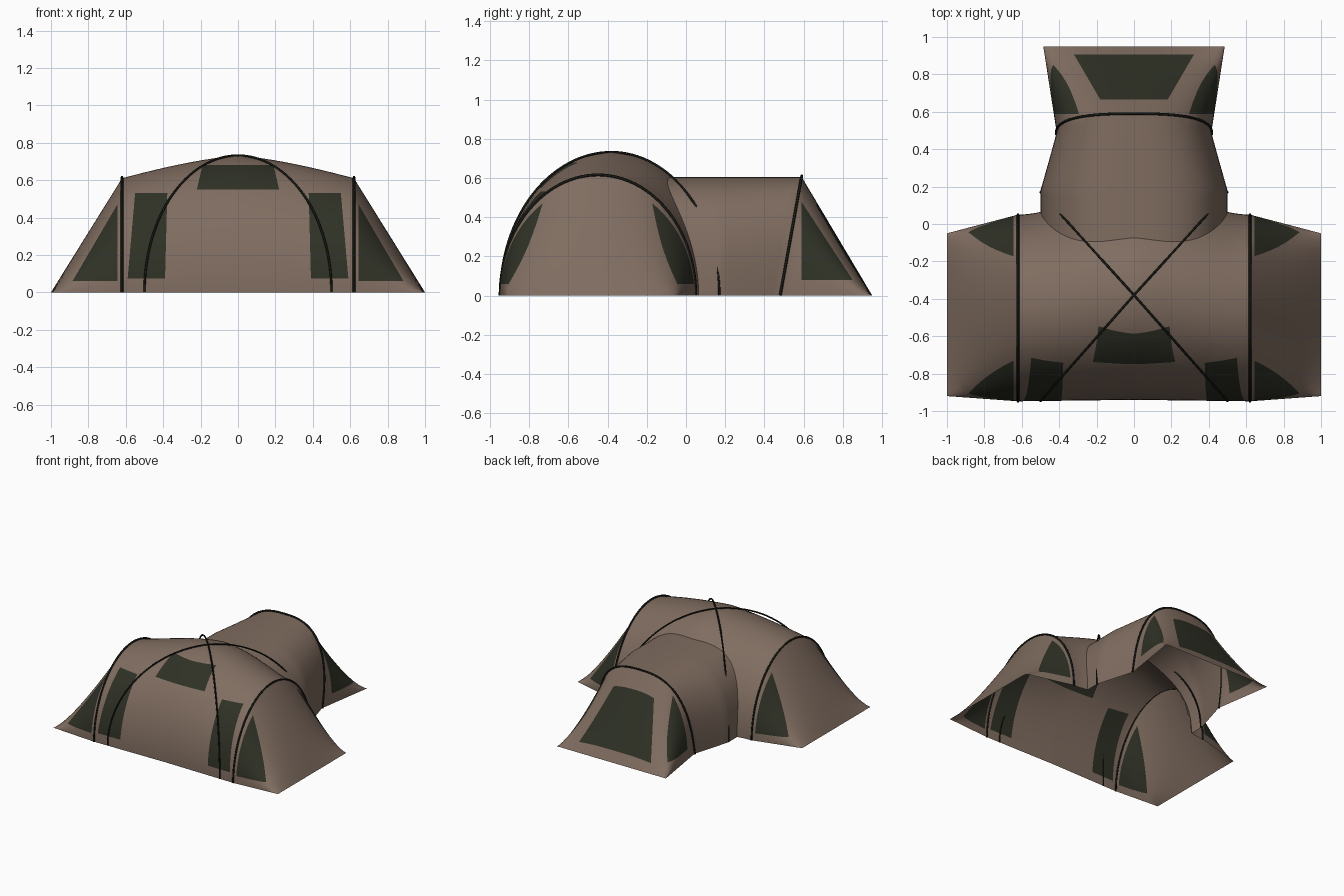
import bpy, bmesh, math
from mathutils import Vector

cube = bpy.data.objects.get("Cube")
if cube:
    bpy.data.objects.remove(cube, do_unlink=True)


def material(name, rgb):
    m = bpy.data.materials.new(name)
    m.use_nodes = True
    col = (*rgb, 1)
    m.diffuse_color = col
    bsdf = m.node_tree.nodes["Principled BSDF"]
    bsdf.inputs["Base Color"].default_value = col
    bsdf.inputs["Roughness"].default_value = 0.8
    return m


canvas = material("brown canvas", (0.215, 0.152, 0.117))
mesh_dark = material("dark green window", (0.028, 0.031, 0.019))
pole_black = material("black pole", (0.008, 0.009, 0.006))

SEG = 56            # steps around every arch
ARCH_X = 0.62       # side arch position
TUNNEL_W, TUNNEL_H, POWER = 0.5, 0.605, 2.7
RING_W, RING_Y, LEAN = 0.412, 0.48, 0.11


def lerp(a, b, t):
    return a + (b - a) * t


# Main body cross-section: height, centre and half depth at x
def section(x):
    r = min(abs(x) / ARCH_X, 1)
    h = 0.73 - 0.12 * r ** 1.4
    front = -0.94 - 0.008 * r
    back = 0.05 + 0.12 * (1 - r * r) ** 2
    return h, (front + back) / 2, (back - front) / 2


def body_arch(x):
    h, c, a = section(x)
    angles = [math.pi * i / SEG for i in range(SEG + 1)]
    return [Vector((x, c - a * math.cos(t), h * math.sin(t))) for t in angles]


def body_top(x, y):
    h, c, a = section(x)
    return h * math.sqrt(max(0, 1 - ((y - c) / a) ** 2))


# Squarish arch used by the rear tunnel
def tunnel_arch(w):
    pts = []
    for i in range(SEG + 1):
        t = math.pi * i / SEG
        c, s = math.cos(t), max(0, math.sin(t))
        x = math.copysign(abs(c) ** (2 / POWER), c) * w
        pts.append((x, TUNNEL_H * s ** (2 / POWER) if 0 < i < SEG else 0))
    return pts


def grid(rows):
    bm = bmesh.new()
    verts = [[bm.verts.new(p) for p in row] for row in rows]
    for r0, r1 in zip(verts, verts[1:]):
        for i in range(len(r0) - 1):
            bm.faces.new((r0[i], r0[i + 1], r1[i + 1], r1[i]))
    return bm


# Cut a convex outline through the shell along one axis and colour the inside
def cut_window(bm, outline, axes, keep=lambda p: True):
    u, v = axes
    pts = [Vector(p) for p in outline]
    mid = sum(pts, Vector((0, 0))) / len(pts)
    lo = [min(p[k] for p in pts) for k in (0, 1)]
    hi = [max(p[k] for p in pts) for k in (0, 1)]
    planes = []
    for p, q in zip(pts, pts[1:] + pts[:1]):
        n = Vector((q.y - p.y, p.x - q.x))
        if n.dot(mid - p) > 0:
            n = -n
        co, no = Vector((0, 0, 0)), Vector((0, 0, 0))
        co[u], co[v], no[u], no[v] = p.x, p.y, n.x, n.y
        planes.append((co, no.normalized()))

    def near(f):
        return keep(f.calc_center_median()) and all(
            max(w.co[ax] for w in f.verts) >= lo[k] - 0.001 and
            min(w.co[ax] for w in f.verts) <= hi[k] + 0.001
            for k, ax in enumerate(axes))

    for co, no in planes:
        faces = [f for f in bm.faces if near(f)]
        geom = faces + list({e for f in faces for e in f.edges})
        geom += list({w for f in faces for w in f.verts})
        bmesh.ops.bisect_plane(bm, geom=geom, dist=1e-5, plane_co=co, plane_no=no)
    for f in bm.faces:
        c = f.calc_center_median()
        if near(f) and all((c - co).dot(no) < 0 for co, no in planes):
            f.material_index = 1


def finish(bm, name):
    bmesh.ops.recalc_face_normals(bm, faces=bm.faces[:])
    if sum(f.normal.z * f.calc_area() for f in bm.faces) < 0:
        bmesh.ops.reverse_faces(bm, faces=bm.faces[:])
    me = bpy.data.meshes.new(name)
    bm.to_mesh(me)
    bm.free()
    ob = bpy.data.objects.new(name, me)
    bpy.context.collection.objects.link(ob)
    me.materials.append(canvas)
    me.materials.append(mesh_dark)
    bpy.ops.object.select_all(action='DESELECT')
    ob.select_set(True)
    bpy.context.view_layer.objects.active = ob
    bpy.ops.object.shade_smooth_by_angle(angle=math.radians(35))


def pole(name, pts, radius):
    cu = bpy.data.curves.new(name, 'CURVE')
    cu.dimensions = '3D'
    cu.bevel_depth = radius
    cu.bevel_resolution = 2
    cu.use_fill_caps = True
    sp = cu.splines.new('POLY')
    sp.points.add(len(pts) - 1)
    for p, co in zip(sp.points, pts):
        p.co = (*co, 1)
    cu.materials.append(pole_black)
    bpy.context.collection.objects.link(bpy.data.objects.new(name, cu))


# Main body: arched middle with ends sloping to a straight ground edge
def end_rows(side):
    rows = []
    for k in range(1, 11):
        t = k / 10
        rows.append([Vector((side * lerp(ARCH_X, 1, t),
                             lerp(p.y, -0.485 + (p.y + 0.449) * 0.872, t),
                             p.z * (1 - t))) for p in body_arch(ARCH_X)])
    return rows


middle = [body_arch(lerp(-ARCH_X, ARCH_X, i / 48)) for i in range(49)]
bm = grid(end_rows(-1)[::-1] + middle + end_rows(1))


# Doorway into the rear tunnel
def in_tunnel(p):
    inside = (abs(p.x) / TUNNEL_W) ** POWER + (max(p.z, 0) / TUNNEL_H) ** POWER
    return p.y > -0.2 and inside < 0.98


hidden = [f for f in bm.faces if all(in_tunnel(w.co) for w in f.verts)]
bmesh.ops.delete(bm, geom=hidden, context='FACES')


def front_half(p):
    return p.y < -0.4


cut_window(bm, [(-0.19, 0.68), (0.19, 0.68), (0.22, 0.55), (-0.22, 0.55)], (0, 2), front_half)
for s in (-1, 1):
    cut_window(bm, [(s * 0.55, 0.53), (s * 0.378, 0.53), (s * 0.39, 0.075), (s * 0.59, 0.075)],
               (0, 2), front_half)
    cut_window(bm, [(s * 0.645, 0.47), (s * 0.645, 0.06), (s * 0.885, 0.06)], (0, 2))
finish(bm, "tent_body")

# Rear tunnel: starts on the body surface, narrows to a leaning arch, slopes to the ground
start = []
for x, z in tunnel_arch(TUNNEL_W):
    h, c, a = section(x)
    start.append(Vector((x, c + a * math.sqrt(1 - (z / h) ** 2), z)))
shoulder = [Vector((x, 0.18, z)) for x, z in tunnel_arch(TUNNEL_W)]
ring = [Vector((x, RING_Y + LEAN * z / TUNNEL_H, z)) for x, z in tunnel_arch(RING_W)]
hem = [Vector((p.x * 0.485 / RING_W, 0.95, 0)) for p in ring]
rows = [start]
for a, b in ((start, shoulder), (shoulder, ring), (ring, hem)):
    rows += [[p.lerp(q, k / 8) for p, q in zip(a, b)] for k in range(1, 9)]
bm = grid(rows)
cut_window(bm, [(-0.32, 0.905), (0.32, 0.905), (0.18, 0.665), (-0.18, 0.665)], (0, 1))
cut_window(bm, [(0.588, 0.48), (0.588, 0.08), (0.85, 0.08)], (1, 2), lambda p: abs(p.x) > 0.2)
finish(bm, "rear_tunnel")

# Arch poles
for s, side in ((-1, "right"), (1, "left")):
    pole(side + "_arch_pole", [(p.x, p.y, p.z * 1.01) for p in body_arch(s * ARCH_X)], 0.007)
pole("rear_arch_pole", [(p.x * 1.01, p.y, p.z * 1.01) for p in ring], 0.007)

# Crossing roof poles that follow the body surface
FRONT = section(0.5)[1] - section(0.5)[2]
for s, side in ((-1, "right"), (1, "left")):
    pts = []
    for i in range(65):
        t = math.pi * i / 64
        c = math.cos(t)
        x = s * 0.5 * c
        y = -0.38 + ((FRONT + 0.38) * c if c > 0 else -0.55 * c)
        z = max(body_top(x, y), 0.73 * math.sin(t))
        pts.append((x, y, z + 0.002))
    pole(side + "_cross_pole", pts, 0.006)
